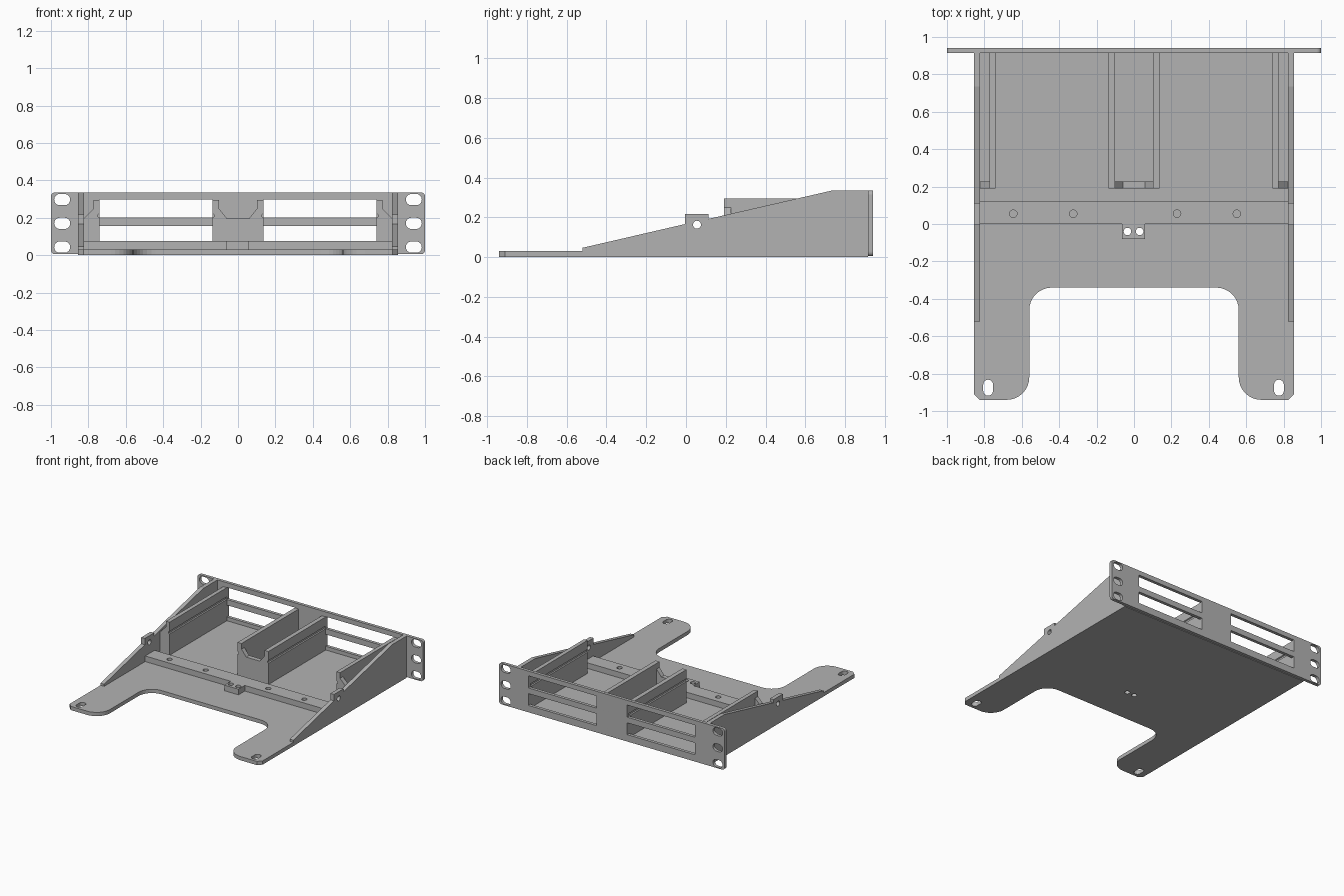
import bpy, bmesh, math
from mathutils import Matrix, Vector

cube = bpy.data.objects.get("Cube")
if cube:
    bpy.data.objects.remove(cube, do_unlink=True)

grey = bpy.data.materials.new("plain grey")
grey.use_nodes = True
grey.diffuse_color = (0.45, 0.45, 0.45, 1)
grey.node_tree.nodes["Principled BSDF"].inputs["Base Color"].default_value = (0.45, 0.45, 0.45, 1)

# Local axes for outlines drawn in the floor, front and side planes
AXES = {
    "plan": Matrix.Identity(3),
    "front": Matrix(((1, 0, 0), (0, 0, -1), (0, 1, 0))),
    "side": Matrix(((0, 0, 1), (1, 0, 0), (0, 1, 0))),
}


def rounded(points):
    """Fillet every square corner given as (u, v, radius)."""
    out = []
    for i, p in enumerate(points):
        v = Vector(p[:2])
        if len(p) < 3:
            out.append(v)
            continue
        a = (Vector(points[i - 1][:2]) - v).normalized()
        b = (Vector(points[(i + 1) % len(points)][:2]) - v).normalized()
        r, n = p[2], 8
        for k in range(n + 1):
            t = math.pi / 2 * k / n
            out.append(v + r * (a + b) - r * (b * math.cos(t) + a * math.sin(t)))
    return out


def rect(u0, v0, u1, v1, r=0):
    pts = [(u0, v0), (u1, v0), (u1, v1), (u0, v1)]
    return rounded([p + (r,) for p in pts]) if r else pts


def slot(u, v, w, h):
    return rect(u - w / 2, v - h / 2, u + w / 2, v + h / 2, min(w, h) * 0.49)


def circle(u, v, r, n=24):
    return [(u + r * math.cos(math.tau * k / n), v + r * math.sin(math.tau * k / n)) for k in range(n)]


def plate(name, plane, outline, lo, hi, holes=()):
    """Extrude an outline with holes between two depths along the plane's world axis."""
    curve = bpy.data.curves.new(name, "CURVE")
    curve.dimensions = "2D"
    curve.fill_mode = "BOTH"
    curve.extrude = (hi - lo) / 2
    for loop in [outline, *holes]:
        spline = curve.splines.new("POLY")
        spline.points.add(len(loop) - 1)
        for point, p in zip(spline.points, loop):
            point.co = (p[0], p[1], 0, 1)
        spline.use_cyclic_u = True
    temp = bpy.data.objects.new(name + "_outline", curve)
    bpy.context.collection.objects.link(temp)
    bpy.context.view_layer.update()
    deps = bpy.context.evaluated_depsgraph_get()
    mesh = bpy.data.meshes.new_from_object(temp.evaluated_get(deps))
    bpy.data.objects.remove(temp, do_unlink=True)
    bpy.data.curves.remove(curve)

    axes = AXES[plane]
    normal = axes @ Vector((0, 0, 1))
    shift = Vector([abs(c) for c in normal]) * (lo + hi) / 2
    bm = bmesh.new()
    bm.from_mesh(mesh)
    bmesh.ops.remove_doubles(bm, verts=bm.verts, dist=1e-5)
    bm.transform(Matrix.Translation(shift) @ axes.to_4x4())
    bmesh.ops.recalc_face_normals(bm, faces=bm.faces)
    for f in bm.faces:
        f.smooth = False
    bm.to_mesh(mesh)
    bm.free()
    mesh.name = name
    mesh.materials.clear()
    mesh.materials.append(grey)
    obj = bpy.data.objects.new(name, mesh)
    bpy.context.collection.objects.link(obj)
    return obj


def flip(points):
    return [(-p[0],) + tuple(p[1:]) for p in reversed(points)]


# Floor tray with two forward legs
FLOOR = 0.03
half = [(0.855, 0.915), (0.855, -0.91), (0.825, -0.94), (0.56, -0.94, 0.12), (0.56, -0.34, 0.12)]
tab_holes = [circle(x, -0.04, 0.02) for x in (-0.035, 0.03)]
leg_slots = [slot(x, -0.875, 0.052, 0.085) for x in (-0.78, 0.775)]
plate("floor_tray", "plan", rounded(half + flip(half)), 0, FLOOR, tab_holes + leg_slots)

# Cross bar with screw holes, and its small tie tab
bar_holes = [circle(x, 0.055, 0.02) for x in (-0.645, -0.325, 0.23, 0.55)]
plate("cross_bar", "plan", rect(-0.83, 0, 0.83, 0.12), FLOOR, 0.075, bar_holes)
plate("tie_tab", "plan", rect(-0.065, -0.08, 0.06, 0), FLOOR, 0.075, tab_holes)

# Rack face with ear slots and four windows
cuts = []
for s in (-1, 1):
    cuts += [slot(s * 0.94, z, 0.085, 0.06) for z in (0.043, 0.17, 0.297)]
    x0, x1 = sorted((s * 0.137, s * 0.74))
    cuts += [rect(x0, 0.06, x1, 0.155), rect(x0, 0.2, x1, 0.297)]
plate("rack_face", "front", rect(-1, 0.005, 1, 0.335, 0.022), 0.915, 0.94, cuts)

# Sloping side walls with a raised, drilled lug
wall = [(-0.52, FLOOR), (-0.52, 0.047), (-0.005, 0.166), (-0.005, 0.217), (0.112, 0.217),
        (0.112, 0.192), (0.735, 0.335), (0.915, 0.335), (0.915, FLOOR)]
for side, s in (("left", 1), ("right", -1)):
    lo, hi = sorted((s * 0.823, s * 0.855))
    plate(side + "_wall", "side", wall, lo, hi, [circle(0.055, 0.163, 0.02)])


def rail_wall(name, face, back):
    """Guide wall whose bay-side face carries a shallow lengthwise groove."""
    d = 0.008 if back > face else -0.008
    section = [(face, FLOOR), (face, 0.2), (face + d, 0.204), (face + d, 0.218), (face, 0.222),
               (face, 0.295), (back, 0.295), (back, FLOOR)]
    plate(name, "front", section, 0.19, 0.915)


# Guide rails on both sides of each bay, with notched end plates
for side, s in (("left", 1), ("right", -1)):
    rail_wall(side + "_outer_rail", s * 0.74, s * 0.772)
    rail_wall(side + "_centre_rail", s * 0.137, s * 0.102)
    end = [(0.772, FLOOR), (0.772, 0.25), (0.823, 0.197), (0.823, FLOOR)]
    plate(side + "_outer_rail_end", "front", end if s > 0 else flip(end), 0.19, 0.227)

centre = [(0.102, FLOOR), (0.102, 0.25), (0.06, 0.197)]
plate("centre_rail_end", "front", centre + flip(centre), 0.19, 0.227)
